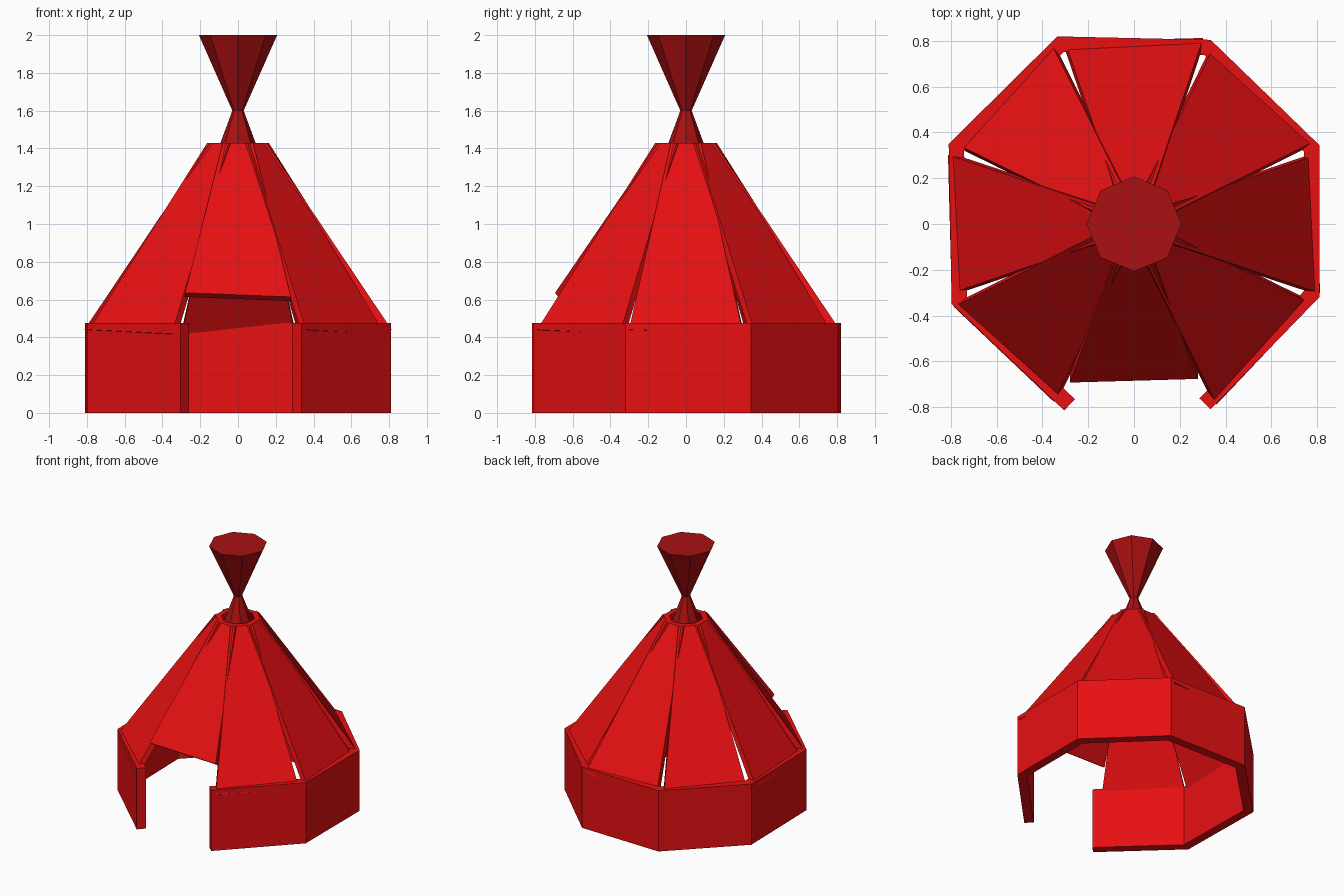
import bpy, bmesh, math
from mathutils import Vector

cube = bpy.data.objects.get("Cube")
if cube:
    bpy.data.objects.remove(cube, do_unlink=True)


def make_material(name, colour):
    mat = bpy.data.materials.new(name)
    mat.use_nodes = True
    mat.diffuse_color = colour
    mat.node_tree.nodes["Principled BSDF"].inputs["Base Color"].default_value = colour
    return mat


red = make_material("bright red", (0.8, 0.005, 0.006, 1))
dark_red = make_material("dark red", (0.4, 0.005, 0.006, 1))


def loft(name, rings, mat, closed=False):
    """Bridge cross-section rings into a solid; cap the ends."""
    bm = bmesh.new()
    loops = [[bm.verts.new(p) for p in ring] for ring in rings]
    for a, b in zip(loops, loops[1:]):
        for i in range(len(a)):
            j = (i + 1) % len(a)
            bm.faces.new((a[i], a[j], b[j], b[i]))
    bm.faces.new(loops[0][::-1])
    bm.faces.new(loops[-1])
    bmesh.ops.recalc_face_normals(bm, faces=bm.faces)
    mesh = bpy.data.meshes.new(name)
    bm.to_mesh(mesh)
    bm.free()
    obj = bpy.data.objects.new(name, mesh)
    mesh.materials.append(mat)
    bpy.context.scene.collection.objects.link(obj)
    return obj


# Low wall: a slightly crooked octagon, open at the front
WALL_H, WALL_T = 0.475, 0.068
corners = [Vector(p) for p in (
    (0.335, -0.81), (0.81, -0.32), (0.81, 0.345), (0.335, 0.805),
    (-0.335, 0.82), (-0.81, 0.35), (-0.797, -0.35), (-0.305, -0.815))]
rings = []
for i, c in enumerate(corners):
    if 0 < i < len(corners) - 1:
        inner = c * (1 - WALL_T / 0.815)
    else:
        along = corners[1] - c if i == 0 else c - corners[i - 1]
        inner = c + Vector((-along.y, along.x)).normalized() * WALL_T
    rings.append([(p.x, p.y, z) for p, z in
                  ((c, 0), (c, WALL_H), (inner, WALL_H), (inner, 0))])
loft("wall", rings, red)


# Roof panels: thick tapered boards, each twisted a little
TOP_Z, TOP_R, TOP_HALF, BOARD_T = 1.43, 0.15, 0.08, 0.04


def roof_panel(name, angle, low_z, low_r, low_half):
    out = Vector((math.cos(angle), math.sin(angle), 0))
    side = Vector((-out.y, out.x, 0))
    up = Vector((0, 0, 1))
    slope = Vector((TOP_Z - low_z, low_r - TOP_R)).normalized() * BOARD_T
    rings = []
    for s in (-1, 1):
        z = low_z - 0.011 * s
        r = low_r - 0.008 * s
        profile = ((r, z, low_half), (TOP_R, TOP_Z, TOP_HALF),
                   (TOP_R - BOARD_T, TOP_Z, TOP_HALF),
                   (r - slope.x, z - slope.y, low_half))
        rings.append([out * pr + up * pz + side * (s * half)
                      for pr, pz, half in profile])
    loft(name, rings, red)


for k in range(8):
    angle = k * math.pi / 4 - math.pi / 2
    if k == 0:
        roof_panel("door_flap", angle, 0.625, 0.685, 0.28)
    else:
        roof_panel(f"roof_panel_{k}", angle, 0.43, 0.805, 0.302)

# Bundle of poles: an eight-sided hourglass through the smoke hole
bundle = []
for r, z in ((0.115, 1.37), (0.03, 1.6), (0.207, 2.0)):
    bundle.append([(r * math.cos(a * math.pi / 4), r * math.sin(a * math.pi / 4), z)
                   for a in range(8)])
loft("pole_bundle", bundle, dark_red)
